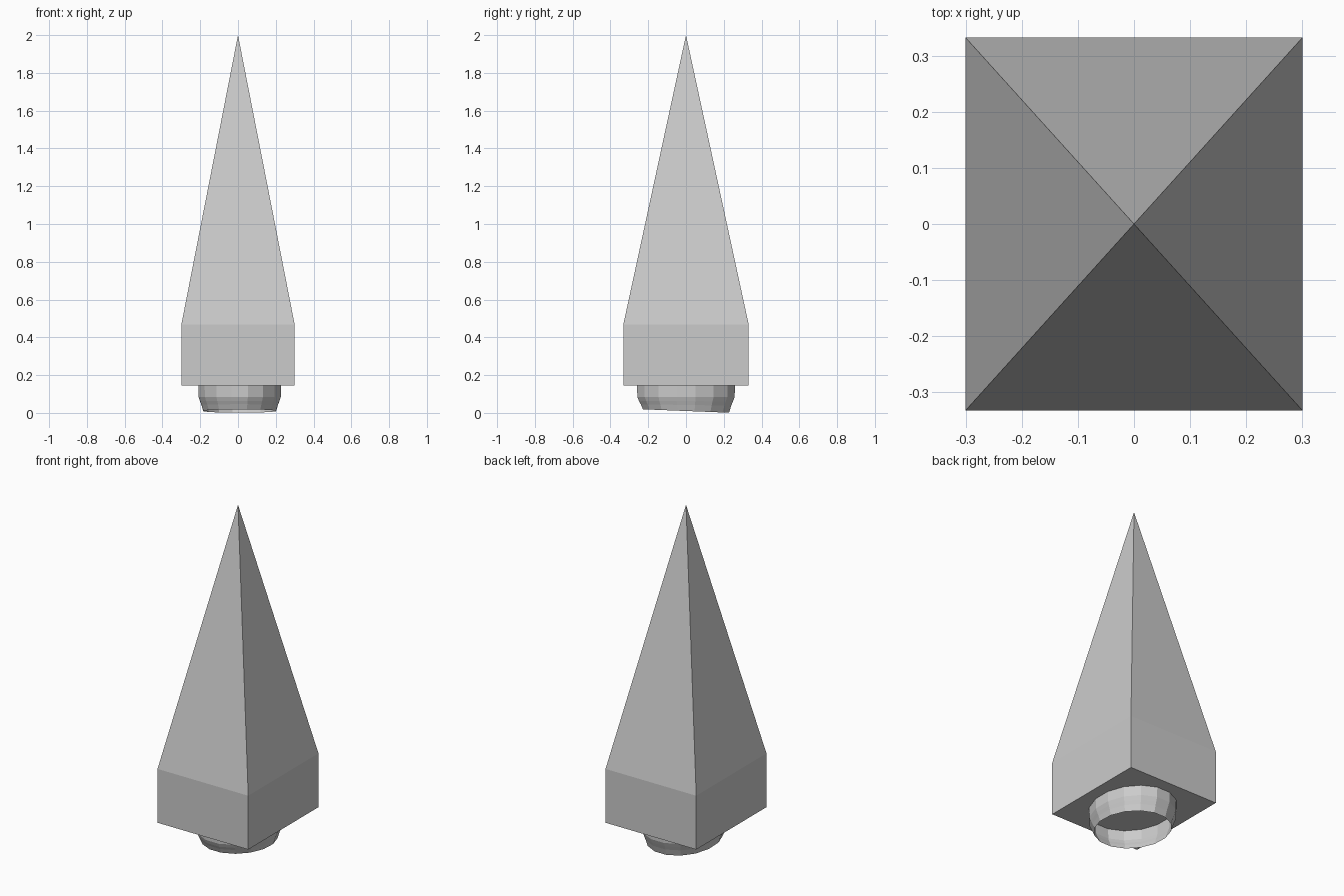
import bpy, bmesh, math

if "Cube" in bpy.data.objects:
    bpy.data.objects.remove(bpy.data.objects["Cube"])


def make_object(name, bm):
    bmesh.ops.recalc_face_normals(bm, faces=bm.faces)
    mesh = bpy.data.meshes.new(name)
    bm.to_mesh(mesh)
    bm.free()
    obj = bpy.data.objects.new(name, mesh)
    bpy.context.collection.objects.link(obj)
    return obj


# Block with a tall pyramid point
HX, HY, Z0, Z1, TOP = 0.30, 0.332, 0.145, 0.467, 2.0
bm = bmesh.new()
corners = [(-HX, -HY), (HX, -HY), (HX, HY), (-HX, HY)]
low = [bm.verts.new((x, y, Z0)) for x, y in corners]
high = [bm.verts.new((x, y, Z1)) for x, y in corners]
apex = bm.verts.new((0, 0, TOP))
bm.faces.new(low)
for i in range(4):
    j = (i + 1) % 4
    bm.faces.new((low[i], low[j], high[j], high[i]))
    bm.faces.new((high[i], high[j], apex))
make_object("spire", bm)

# Open oval collar underneath, slightly tilted at its lower rim
SIDES = 16
CX, RX, RY = 0.009, 0.223, 0.264
profile = [(0.145, 1.0, 0), (0.085, 0.995, 0), (0.062, 0.96, 0.1),
           (0.042, 0.925, 0.4), (0.01, 0.88, 1.0)]  # z, scale, tilt share
bm = bmesh.new()
rings = []
for z, s, tilt in profile:
    ring = []
    for k in range(SIDES):
        a = math.tau * (k + 0.5) / SIDES
        x, y = CX + RX * s * math.cos(a), RY * s * math.sin(a)
        ring.append(bm.verts.new((x, y, max(0, z - 0.04 * y * tilt))))
    rings.append(ring)
for upper, lower in zip(rings, rings[1:]):
    for k in range(SIDES):
        n = (k + 1) % SIDES
        bm.faces.new((upper[k], lower[k], lower[n], upper[n]))
make_object("collar", bm)
